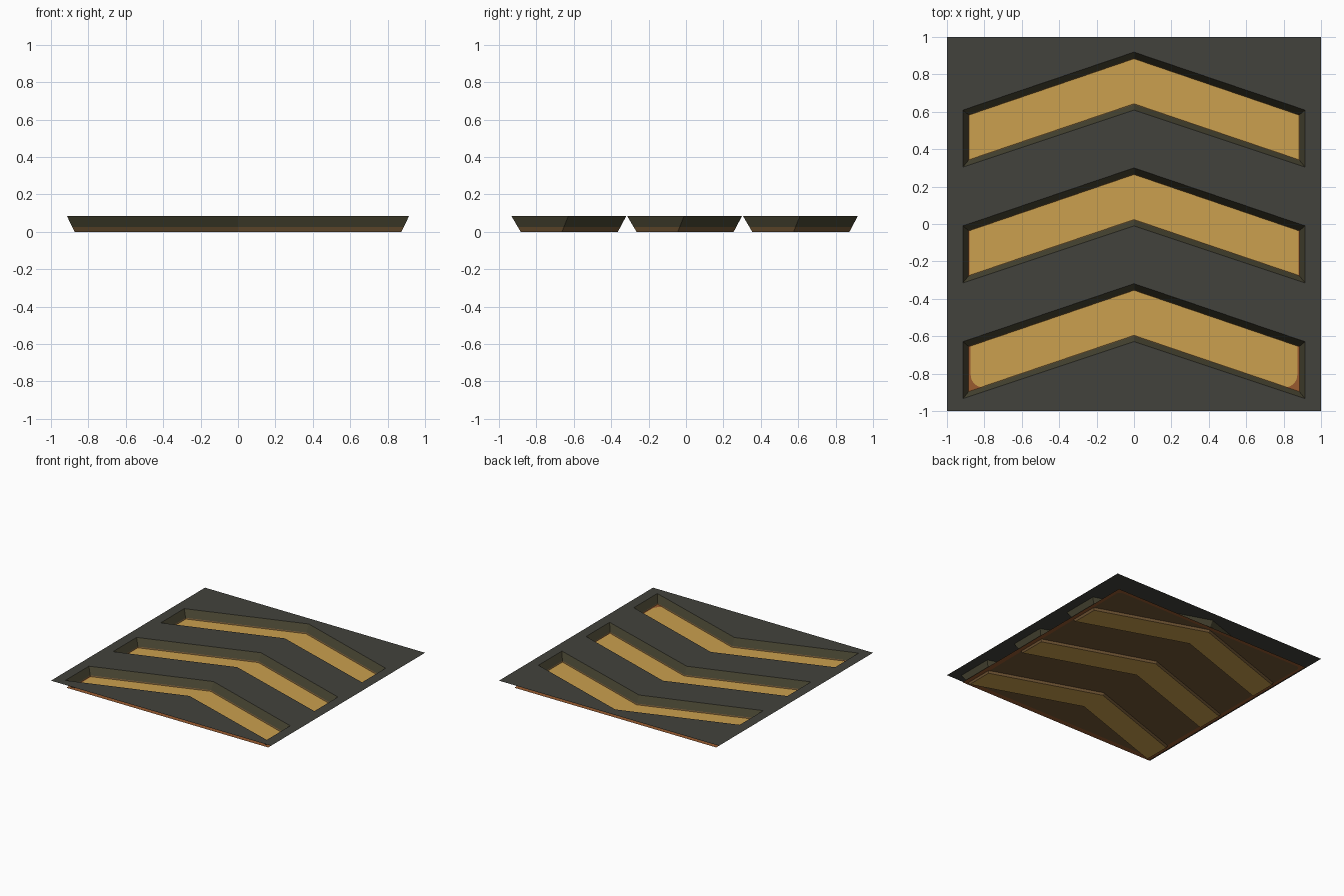
import bpy, bmesh, math

if "Cube" in bpy.data.objects:
    bpy.data.objects.remove(bpy.data.objects["Cube"])

TOP, GLOW = 0.085, 0.018      # heights of the cover plate and the glowing sheet
OFFSETS = (-0.619, 0.0, 0.619)


def lin(c):
    c /= 255
    return c / 12.92 if c <= 0.04045 else ((c + 0.055) / 1.055) ** 2.4


def mat(name, r, g, b):
    m = bpy.data.materials.new(name)
    m.diffuse_color = (lin(r), lin(g), lin(b), 1)
    m.use_nodes = True
    m.node_tree.nodes["Principled BSDF"].inputs["Base Color"].default_value = m.diffuse_color
    return m


GREY = mat("dark grey", 66, 66, 60)
OLIVE = mat("olive grey", 72, 69, 50)
BROWN = mat("brown", 116, 88, 54)
GOLD = mat("gold", 203, 160, 78)
ORANGE = mat("orange brown", 152, 90, 47)


def finish(name, bm, mats):
    me = bpy.data.meshes.new(name)
    bm.to_mesh(me)
    bm.free()
    for m in mats:
        me.materials.append(m)
    ob = bpy.data.objects.new(name, me)
    bpy.context.collection.objects.link(ob)
    return ob


def chevron(z, dy):
    """Counter-clockwise chevron outline, narrowing from the plate down to z = 0."""
    t = 1 - z / TOP
    w = 0.915 - 0.041 * t
    low, mid = -0.315 + 0.05 * t, -0.010 + 0.043 * t
    side, tip = -0.010 - 0.034 * t, 0.300 - 0.045 * t
    pts = [(-w, low), (0, mid), (w, low), (w, side), (0, tip), (-w, side)]
    return [(x, y + dy, z) for x, y in pts]


def square(h, z):
    return [(-h, -h, z), (h, -h, z), (h, h, z), (-h, h, z)]


def sheet(name, loops, m):
    """Flat sheet: first loop is the outline, the others are holes."""
    bm = bmesh.new()
    edges = []
    for lp in loops:
        vs = [bm.verts.new(p) for p in lp]
        edges += [bm.edges.new((vs[i], vs[(i + 1) % len(vs)])) for i in range(len(vs))]
    bmesh.ops.triangle_fill(bm, edges=edges, use_beauty=True, normal=(0, 0, 1))
    for f in bm.faces:
        f.normal_update()
        if f.normal.z < 0:
            f.normal_flip()
    return finish(name, bm, [m])


# Cover plate with three chevron openings
sheet("cover_plate", [square(1, TOP)] + [chevron(TOP, d) for d in OFFSETS], GREY)

# Glowing sheet under the plate
sheet("lower_sheet", [square(0.915, GLOW)] + [chevron(GLOW, d) for d in OFFSETS], BROWN)

for n, d in zip(("front", "middle", "back"), OFFSETS):
    # Sloping walls of each opening, browner near the bottom
    bm = bmesh.new()
    levels = (TOP, 0.026, 0.0)
    rings = [[bm.verts.new(p) for p in chevron(z, d)] for z in levels]
    for k in range(2):
        for i in range(6):
            j = (i + 1) % 6
            f = bm.faces.new((rings[k][i], rings[k][j], rings[k + 1][j], rings[k + 1][i]))
            f.material_index = k
    finish(n + "_chevron_walls", bm, [OLIVE, BROWN])
    # Gold chevron seen from above, and the trough bottom seen from below
    sheet(n + "_chevron_glow", [chevron(GLOW, d)], GOLD)
    sheet(n + "_chevron_bottom", [chevron(0, d)], GOLD)

# Orange rim of the glowing sheet, with rounded inner corners
inner = []
for cx, cy, r, a0 in ((-0.873, -0.873, 0.065, 180), (0.873, -0.873, 0.065, 270),
                      (0.889, 0.889, 0.04, 0), (-0.889, 0.889, 0.04, 90)):
    ox, oy = cx - math.copysign(r, cx), cy - math.copysign(r, cy)
    for k in range(7):
        a = math.radians(a0 + 15 * k)
        inner.append((ox + r * math.cos(a), oy + r * math.sin(a)))
for name, z in (("rim_upper", GLOW + 0.002), ("rim_lower", GLOW - 0.002)):
    sheet(name, [square(0.915, z), [(x, y, z) for x, y in inner]], ORANGE)
